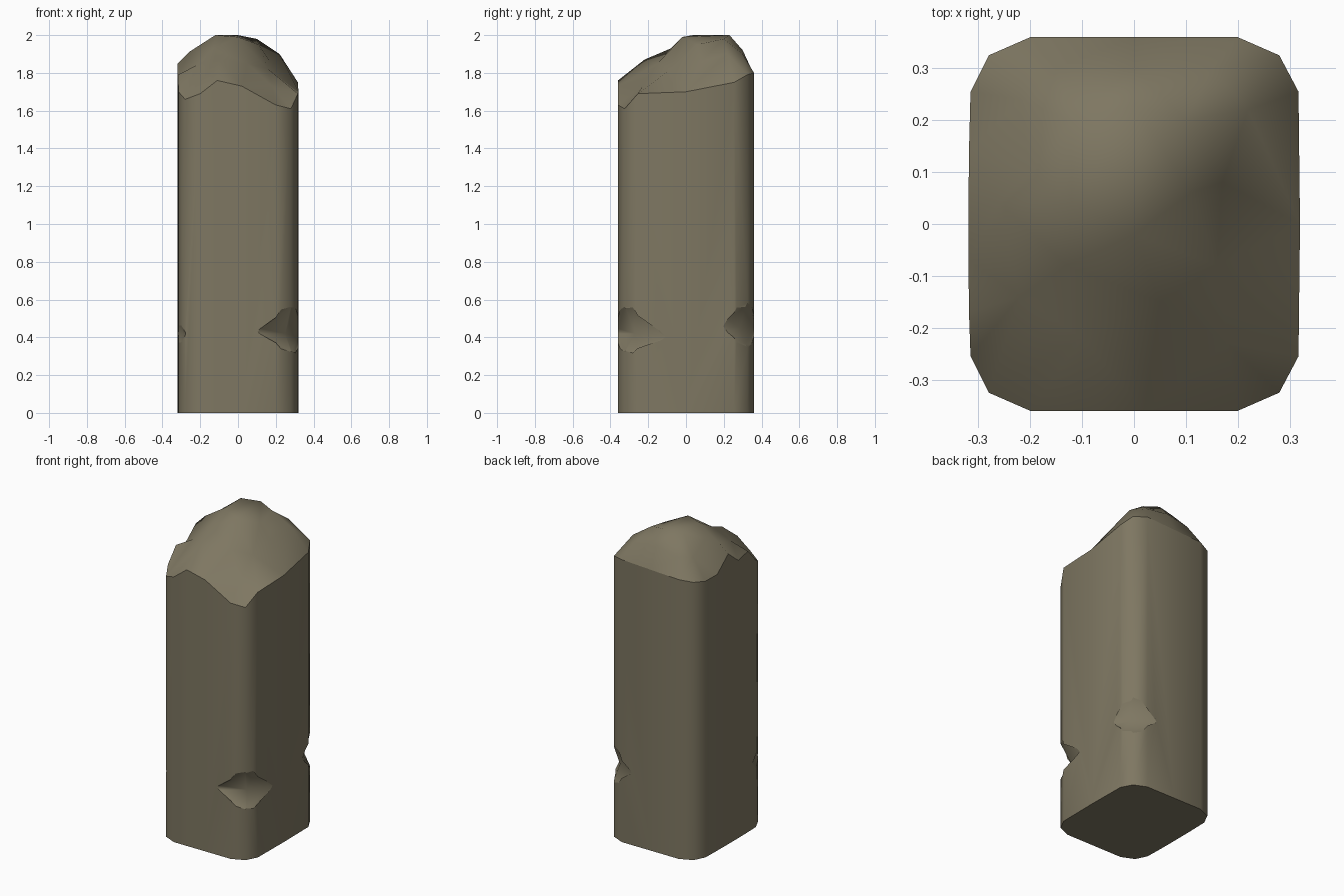
import bpy, bmesh
from mathutils import Vector
from mathutils.geometry import delaunay_2d_cdt

if "Cube" in bpy.data.objects:
    bpy.data.objects.remove(bpy.data.objects["Cube"])

stone = bpy.data.materials.new("weathered_olive_grey")
stone.diffuse_color = (0.21, 0.185, 0.122, 1)
stone.use_nodes = True
stone.node_tree.nodes["Principled BSDF"].inputs["Base Color"].default_value = stone.diffuse_color


def make_object(name, bm):
    bmesh.ops.recalc_face_normals(bm, faces=bm.faces[:])
    mesh = bpy.data.meshes.new(name)
    bm.to_mesh(mesh)
    bm.free()
    ob = bpy.data.objects.new(name, mesh)
    bpy.context.collection.objects.link(ob)
    mesh.materials.append(stone)
    return ob


# Jagged rim of the post, counter-clockwise from the front left
rim = [(-.2, -.36, 1.69), (-.11, -.36, 1.76), (.02, -.36, 1.73), (.2, -.36, 1.63),
       (.28, -.325, 1.61), (.317, -.255, 1.69), (.32, 0, 1.70), (.317, .255, 1.75),
       (.28, .325, 1.79), (.2, .36, 1.80), (0, .36, 1.79), (-.2, .36, 1.78),
       (-.28, .325, 1.77), (-.315, .255, 1.76), (-.318, .14, 1.76), (-.319, .03, 1.85),
       (-.319, -.07, 1.77), (-.318, -.17, 1.79), (-.315, -.255, 1.70), (-.28, -.325, 1.66)]
# Broken crown inside the rim
crown = [(-.1, -.22, 1.87), (.05, -.15, 1.85), (-.13, -.08, 1.93), (0, -.02, 1.99),
         (-.12, .04, 2.0), (-.12, .2, 2.0), (0, .23, 2.0), (.1, .2, 1.98), (.11, .06, 1.95),
         (.17, .08, 1.86), (.22, .22, 1.9), (.16, -.08, 1.82), (.18, -.23, 1.73),
         (-.2, .1, 1.94), (-.26, .04, 1.91), (-.22, -.14, 1.84), (-.22, .24, 1.88),
         (0, .3, 1.92), (-.15, .3, 1.89), (.15, .3, 1.9)]

# Post body: straight sides, flat base, triangulated crown
bm = bmesh.new()
n = len(rim)
points = rim + crown
top = [bm.verts.new(p) for p in points]
base = [bm.verts.new((x, y, 0)) for x, y, z in rim]
bm.faces.new(base[::-1])
for i in range(n):
    j = (i + 1) % n
    bm.faces.new((base[i], base[j], top[j], top[i]))
result = delaunay_2d_cdt([Vector(p[:2]) for p in points],
                         [(i, (i + 1) % n) for i in range(n)], [list(range(n))], 1, 1e-5)
for tri in result[2]:
    bm.faces.new([top[result[3][k][0]] for k in tri])
post = make_object("post", bm)


# Corner chips: each is a hollow wedge with a bent valley from start to end
def chip(start, middle, end, upper, lower, outside):
    bm = bmesh.new()
    a, m, b, u, l, o = [bm.verts.new(p) for p in (start, middle, end, upper, lower, outside)]
    for f in ((a, m, u), (m, b, u), (a, l, m), (m, l, b),
              (a, u, o), (u, b, o), (a, o, l), (l, o, b)):
        bm.faces.new(f)
    cutter = make_object("chip_cutter", bm)
    cutter.hide_render = True
    mod = post.modifiers.new("chip", 'BOOLEAN')
    mod.operation = 'DIFFERENCE'
    mod.solver = 'EXACT'
    mod.object = cutter
    bpy.context.view_layer.objects.active = post
    bpy.ops.object.modifier_apply(modifier=mod.name)
    bpy.data.objects.remove(cutter)


chip((.1, -.362, .43), (.25, -.27, .42), (.322, -.1, .4),
     (.297, -.34, .61), (.297, -.34, .29), (.45, -.5, .43))
chip((.13, .362, .46), (.265, .285, .45), (.322, .19, .46),
     (.3, .335, .64), (.3, .335, .3), (.45, .5, .46))
chip((-.275, -.332, .42), (-.29, -.275, .42), (-.321, -.21, .42),
     (-.32, -.3, .54), (-.32, -.3, .29), (-.45, -.5, .42))

# Smooth shading, sharp wherever an upright side meets a broken or flat face
bm = bmesh.new()
bm.from_mesh(post.data)
bm.normal_update()
for f in bm.faces:
    f.smooth = True
    f.material_index = 0
for e in bm.edges:
    upright = [abs(f.normal.z) < .02 for f in e.link_faces]
    e.smooth = not (any(upright) and not all(upright))
bm.to_mesh(post.data)
bm.free()
